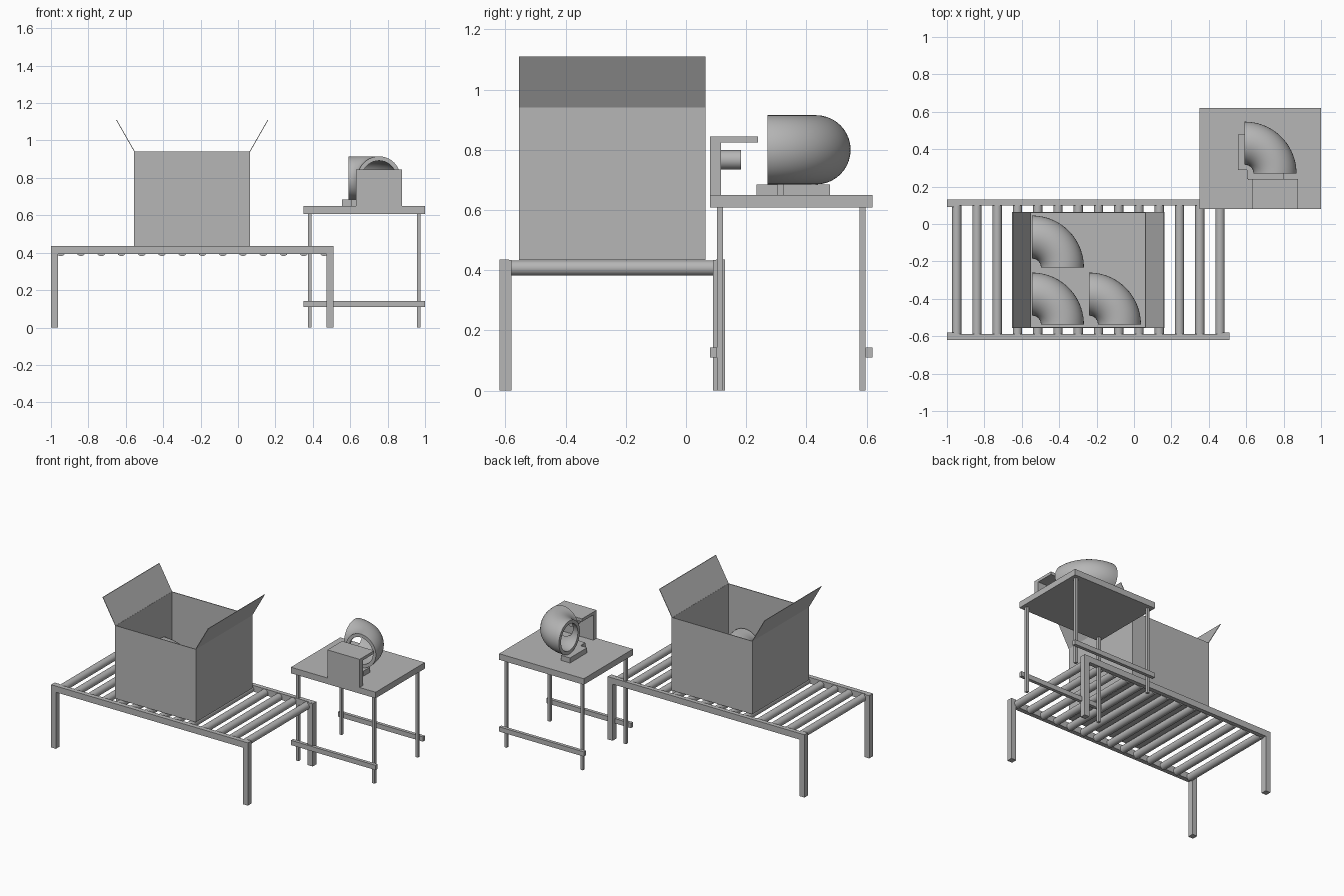
import bpy, bmesh, math
from mathutils import Matrix, Vector

cube = bpy.data.objects.get("Cube")
if cube:
    bpy.data.objects.remove(cube, do_unlink=True)

grey = bpy.data.materials.new("plain grey")
grey.use_nodes = True
COLOUR = (0.47, 0.47, 0.47, 1)
grey.diffuse_color = COLOUR
grey.node_tree.nodes["Principled BSDF"].inputs["Base Color"].default_value = COLOUR


def finish(name, bm, smooth=False):
    bmesh.ops.recalc_face_normals(bm, faces=bm.faces)
    mesh = bpy.data.meshes.new(name)
    bm.to_mesh(mesh)
    bm.free()
    obj = bpy.data.objects.new(name, mesh)
    bpy.context.collection.objects.link(obj)
    mesh.materials.append(grey)
    if smooth:
        bpy.ops.object.select_all(action="DESELECT")
        obj.select_set(True)
        bpy.context.view_layer.objects.active = obj
        bpy.ops.object.shade_smooth_by_angle(angle=math.radians(40))
    return obj


def block(name, x, y, z):
    """Box given as (min, max) on each axis."""
    bm = bmesh.new()
    size = [b - a for a, b in (x, y, z)]
    centre = [(a + b) / 2 for a, b in (x, y, z)]
    bmesh.ops.create_cube(bm, size=1, matrix=Matrix.Translation(centre) @ Matrix.Diagonal((*size, 1)))
    return finish(name, bm)


def rod(name, x, z, radius, y0, y1):
    """Cylinder lying along y."""
    bm = bmesh.new()
    place = Matrix.Translation((x, (y0 + y1) / 2, z)) @ Matrix.Rotation(math.pi / 2, 4, "X")
    bmesh.ops.create_cone(bm, cap_ends=True, segments=32, radius1=radius, radius2=radius,
                          depth=y1 - y0, matrix=place)
    return finish(name, bm, True)


def elbow(name, cx, cy, cz, bend=0.162, outer=0.115, inner=0.092, sides=40, steps=24):
    """Hollow quarter-bend pipe lying flat, swept around (cx, cy)."""
    bm = bmesh.new()
    rings = []
    for r in (outer, inner):
        angles = [2 * math.pi * i / sides for i in range(sides)]
        rings.append([bm.verts.new((bend + r * math.cos(a), 0, r * math.sin(a))) for a in angles])
    faces = []
    for i in range(sides):
        j = (i + 1) % sides
        faces.append(bm.faces.new((rings[0][i], rings[0][j], rings[1][j], rings[1][i])))
    bmesh.ops.spin(bm, geom=faces, cent=(0, 0, 0), axis=(0, 0, 1), angle=math.pi / 2,
                   steps=steps, use_duplicate=False)
    # keep the tube skin and the two end rims only
    bmesh.ops.remove_doubles(bm, verts=bm.verts, dist=1e-5)
    bmesh.ops.translate(bm, verts=bm.verts, vec=(cx, cy, cz))
    return finish(name, bm, True)


# Conveyor: side rails, legs and rollers
for side, rail_y, leg_y in (("front", (-0.62, -0.588), (-0.62, -0.58)),
                            ("back", (0.1, 0.13), (0.09, 0.13))):
    block(f"conveyor_{side}_rail", (-1, 0.51), rail_y, (0.392, 0.435))
    for end, leg_x in (("right", (-1, -0.963)), ("left", (0.472, 0.51))):
        block(f"conveyor_{side}_{end}_leg", leg_x, leg_y, (0, 0.4345))
for i in range(14):
    rod(f"roller_{i + 1}", -0.948 + i * 0.1083, 0.407, 0.025, -0.59, 0.102)

# Open carton: floor, four walls, two flaps
X0, X1, Y0, Y1, Z0, Z1, T = -0.555, 0.065, -0.555, 0.065, 0.434, 0.94, 0.005
block("carton_floor", (X0, X1), (Y0, Y1), (Z0, Z0 + T))
block("carton_front_wall", (X0, X1), (Y0, Y0 + T), (Z0, Z1))
block("carton_back_wall", (X0, X1), (Y1 - T, Y1), (Z0, Z1))
block("carton_right_wall", (X0, X0 + T), (Y0, Y1), (Z0, Z1))
block("carton_left_wall", (X1 - T, X1), (Y0, Y1), (Z0, Z1))
for name, hinge, sign in (("right", X0, -1), ("left", X1, 1)):
    bm = bmesh.new()
    outline = [(0, 0), (0.097, 0.17), (0.093, 0.17), (-0.004, 0)]
    face = bm.faces.new([bm.verts.new((hinge + sign * x, Y0, Z1 + z)) for x, z in outline])
    new = bmesh.ops.extrude_face_region(bm, geom=[face])["geom"]
    bmesh.ops.translate(bm, vec=Vector((0, Y1 - Y0, 0)),
                        verts=[v for v in new if isinstance(v, bmesh.types.BMVert)])
    finish(f"carton_{name}_flap", bm)

# Pipe elbows packed in the carton
for i, (x, y) in enumerate([(-0.545, -0.232), (-0.545, -0.537), (-0.24, -0.537)]):
    elbow(f"packed_elbow_{i + 1}", x, y, Z0 + T + 0.115)

# Work table: top, legs and foot bars
block("table_top", (0.35, 1), (0.08, 0.62), (0.608, 0.65))
for side, leg_y, bar_y in (("front", (0.103, 0.123), (0.08, 0.103)),
                           ("back", (0.577, 0.597), (0.597, 0.62))):
    for end, leg_x in (("right", (0.373, 0.392)), ("left", (0.957, 0.976))):
        block(f"table_{side}_{end}_leg", leg_x, leg_y, (0, 0.61))
    block(f"table_{side}_bar", (0.35, 1), bar_y, (0.11, 0.143))

# Inspection head: upright, hood and probe
block("head_upright", (0.63, 0.877), (0.08, 0.116), (0.65, 0.845))
block("head_hood", (0.63, 0.877), (0.116, 0.24), (0.825, 0.845))
rod("head_probe", 0.753, 0.767, 0.032, 0.11, 0.182)

# Elbow on its stepped L-shaped cradle
elbow("table_elbow", 0.592, 0.27, 0.8)
block("cradle_right_arm", (0.555, 0.625), (0.29, 0.478), (0.65, 0.685))
block("cradle_front_arm", (0.61, 0.8), (0.235, 0.305), (0.65, 0.685))
block("cradle_corner", (0.605, 0.64), (0.24, 0.325), (0.65, 0.684))
